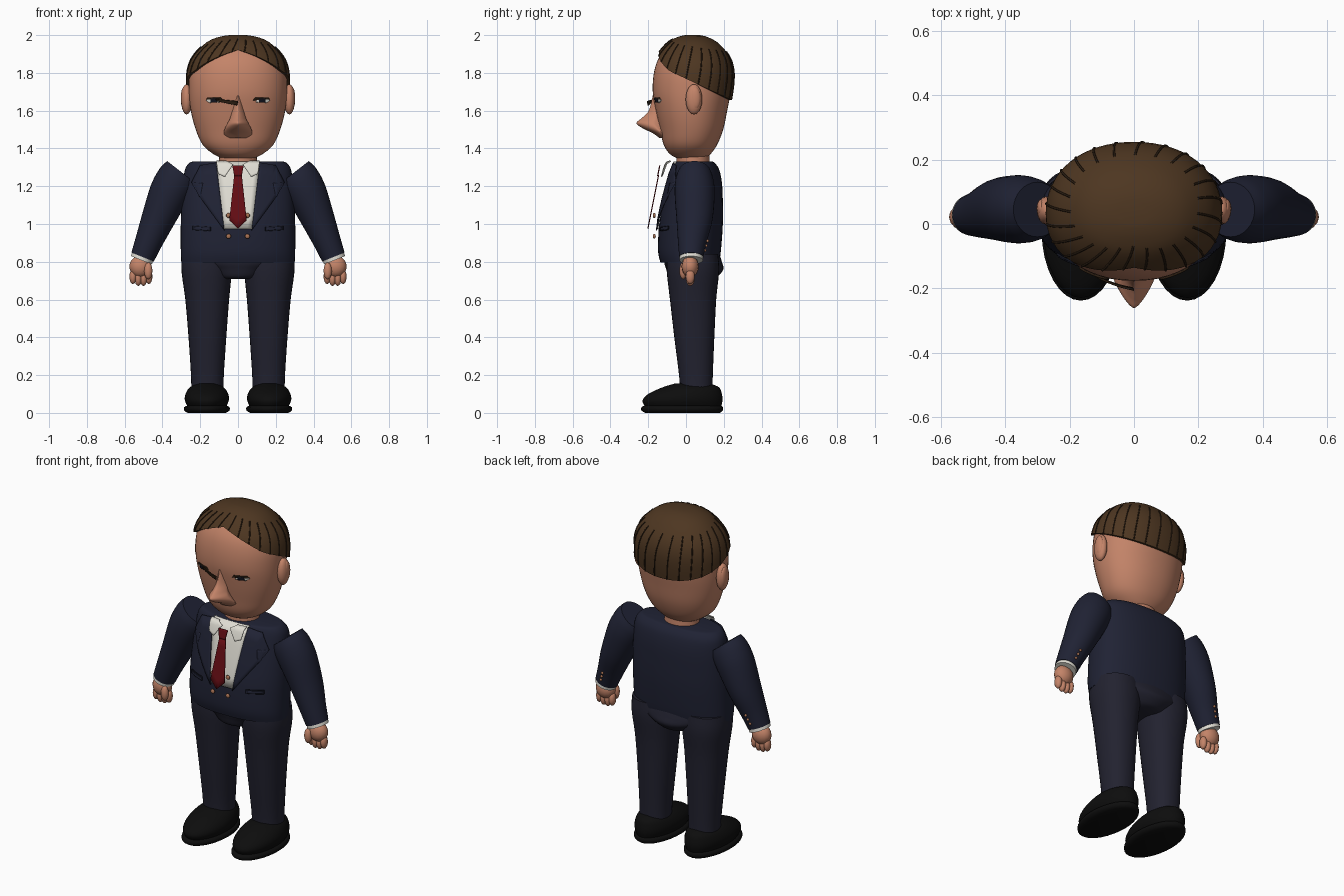
import bpy, bmesh, math
from mathutils import Vector

if "Cube" in bpy.data.objects:
    bpy.data.objects.remove(bpy.data.objects["Cube"])


def material(name, r, g, b):
    m = bpy.data.materials.new(name)
    m.use_nodes = True
    m.diffuse_color = (r, g, b, 1)
    bsdf = m.node_tree.nodes["Principled BSDF"]
    bsdf.inputs["Base Color"].default_value = (r, g, b, 1)
    bsdf.inputs["Roughness"].default_value = 0.8
    return m


SKIN = material("skin", .55, .23, .14)
HAIR = material("brown_hair", .075, .037, .015)
STRAND = material("dark_brown", .025, .013, .006)
NAVY = material("navy_cloth", .014, .016, .034)
TROUSER = material("trouser_cloth", .016, .016, .029)
DARK = material("dark_seam", .006, .007, .014)
BLACK = material("black_leather", .004, .004, .004)
WHITE = material("white_cloth", .75, .73, .66)
RED = material("red_silk", .13, .004, .007)
COPPER = material("copper_button", .4, .17, .09)


def finish(name, bm, mat, angle=50):
    bmesh.ops.recalc_face_normals(bm, faces=bm.faces)
    mesh = bpy.data.meshes.new(name)
    bm.to_mesh(mesh)
    bm.free()
    mesh.materials.append(mat)
    ob = bpy.data.objects.new(name, mesh)
    bpy.context.collection.objects.link(ob)
    bpy.ops.object.select_all(action='DESELECT')
    ob.select_set(True)
    bpy.context.view_layer.objects.active = ob
    bpy.ops.object.shade_smooth_by_angle(angle=math.radians(angle))
    return ob


# Rings are (z, centre x, half width, front y, back y, tilt)
def spline(rings, steps=5):
    rings = [tuple(r) + (0,) * (6 - len(r)) for r in rings]
    out = []
    for i in range(len(rings) - 1):
        a, b = rings[max(i - 1, 0)], rings[i]
        c, d = rings[i + 1], rings[min(i + 2, len(rings) - 1)]
        for k in range(steps):
            t = k / steps
            out.append(tuple(q + t * (r - p) / 2 + t * t * (p - 2.5 * q + 2 * r - s / 2)
                             + t ** 3 * (1.5 * (q - r) + (s - p) / 2)
                             for p, q, r, s in zip(a, b, c, d)))
    return out + [rings[-1]]


def sample(dense, z):
    for a, b in zip(dense, dense[1:]):
        if min(a[0], b[0]) <= z <= max(a[0], b[0]) and a[0] != b[0]:
            t = (z - a[0]) / (b[0] - a[0])
            return [p + t * (q - p) for p, q in zip(a, b)]
    return min(dense[0], dense[-1], key=lambda r: abs(r[0] - z))


def ring_point(ring, ang, p=2, grow=0):
    z, cx, rx, yf, yb, tilt = ring
    c, s = math.cos(ang), math.sin(ang)
    u = math.copysign(abs(c) ** (2 / p), c) * (rx + grow)
    v = math.copysign(abs(s) ** (2 / p), s) * ((yb - yf) / 2 + grow)
    return Vector((cx + u * math.cos(tilt), (yf + yb) / 2 + v, z + u * math.sin(tilt)))


def skin_rows(bm, rows):
    rows = [[bm.verts.new(p) for p in row] for row in rows]
    n = len(rows[0])
    for a, b in zip(rows, rows[1:]):
        for i in range(n):
            bm.faces.new((a[i], a[(i + 1) % n], b[(i + 1) % n], b[i]))
    bm.faces.new(rows[0])
    bm.faces.new(rows[-1])


def loft(name, rings, mat, p=2, side=1, sides=32, steps=5):
    dense = spline([(r[0], r[1] * side, *r[2:5], side * (r[5] if len(r) > 5 else 0))
                    for r in rings], steps)
    bm = bmesh.new()
    skin_rows(bm, [[ring_point(r, math.tau * i / sides, p) for i in range(sides)]
                   for r in dense])
    finish(name, bm, mat)
    return dense


def ball(name, loc, size, mat, seg=16):
    bm = bmesh.new()
    bmesh.ops.create_uvsphere(bm, u_segments=seg, v_segments=seg // 2 + 2, radius=1)
    for v in bm.verts:
        v.co = Vector([l + c * s for l, c, s in zip(loc, v.co, size)])
    return finish(name, bm, mat)


def front_of(dense, p, offset):
    def y_at(x, z):
        _, cx, rx, yf, yb, _ = sample(dense, z)
        k = max(0, 1 - min(1, abs(x - cx) / rx) ** p) ** (1 / p)
        return (yf + yb) / 2 - (yb - yf) / 2 * k - offset
    return y_at


# Thin plate cut from an outline in x, z and laid on a front surface
def plate(name, outline, y_at, mat, side=1, cuts=5):
    bm = bmesh.new()
    bm.faces.new([bm.verts.new((x * side, 0, z)) for x, z in outline])
    bmesh.ops.triangulate(bm, faces=bm.faces)
    bmesh.ops.subdivide_edges(bm, edges=bm.edges, cuts=cuts, use_grid_fill=True)
    for v in bm.verts:
        v.co.y = y_at(v.co.x, v.co.z)
    ob = finish(name, bm, mat)
    mod = ob.modifiers.new("thickness", 'SOLIDIFY')
    mod.thickness, mod.offset = .006, 0


# Head, neck and nose
head = loft("head", [(1.345, 0, .075, -.04, .10), (1.37, 0, .13, -.085, .13),
                     (1.42, 0, .187, -.118, .165), (1.5, 0, .224, -.138, .197),
                     (1.6, 0, .25, -.16, .218), (1.7, 0, .26, -.176, .236),
                     (1.8, 0, .256, -.17, .24), (1.88, 0, .225, -.143, .215),
                     (1.95, 0, .155, -.085, .155), (1.98, 0, .09, -.03, .1),
                     (1.99, 0, .03, .01, .06)], SKIN, 2.15, sides=48)
loft("neck", [(1.28, 0, .11, -.05, .13), (1.34, 0, .1, -.05, .125), (1.42, 0, .1, -.05, .12)], SKIN)
loft("nose", [(1.68, 0, .02, -.176, -.1), (1.6, 0, .032, -.197, -.1), (1.56, 0, .042, -.235, -.09),
              (1.535, 0, .055, -.262, -.08), (1.51, 0, .068, -.235, -.08),
              (1.48, 0, .075, -.175, -.08), (1.455, 0, .06, -.14, -.08)], SKIN, 1.4)


# Hair cap, ending on a slanted hairline with a raised centre
def hairline(ang):
    z = 1.8
    for _ in range(30):
        p = ring_point(sample(head, z), ang, 2.15)
        peak = .09 * max(0, 1 - abs(p.x) / .22) if p.y < 0 else 0
        z = (z + 1.76 - .5 * p.y + peak) / 2
    return z


def hair_point(ang, t, grow=.014):
    z = 1.99 + (hairline(ang) - 1.99) * t ** 1.5
    return ring_point(sample(head, z), ang, 2.15, grow) + Vector((0, 0, .01))


N = 64
bm = bmesh.new()
rows = [[hair_point(math.tau * i / N, t / 14) for i in range(N)] for t in range(15)]
rows.append([hair_point(math.tau * i / N, 1, -.01) for i in range(N)])
skin_rows(bm, rows)
finish("hair", bm, HAIR)

# Strand lines over the hair
curve = bpy.data.curves.new("hair_strands", 'CURVE')
curve.dimensions, curve.bevel_depth, curve.bevel_resolution = '3D', .0035, 1
for k in range(24):
    line = curve.splines.new('POLY')
    line.points.add(12)
    for j, pt in enumerate(line.points):
        ang = math.tau * (k + .5) / 24 + .12 * (1 - j / 12)
        pt.co = (*hair_point(ang, .4 + .6 * j / 12, .0145), 1)
curve.materials.append(STRAND)
bpy.context.collection.objects.link(bpy.data.objects.new("hair_strands", curve))

# Eyes and brow
face = front_of(head, 2.15, .004)
face_top = front_of(head, 2.15, .007)
for side, label in ((1, "left"), (-1, "right")):
    plate(label + "_eye", [(.095, 1.645), (.15, 1.642), (.17, 1.655), (.15, 1.664), (.1, 1.662)],
          face, WHITE, side)
    plate(label + "_pupil", [(.11, 1.643), (.145, 1.643), (.145, 1.665), (.11, 1.665)], face_top, DARK, side)
    plate(label + "_lid", [(.08, 1.655), (.17, 1.66), (.16, 1.67), (.09, 1.668)], face_top, STRAND, side)
    ball(label + "_ear", (.272 * side, .042, 1.66), (.03, .044, .08), SKIN)
    ball(label + "_ear_rim", (.287 * side, .048, 1.665), (.016, .03, .06), SKIN)
plate("brow_bar", [(-.12, 1.662), (-.11, 1.65), (-.005, 1.628), (0, 1.65)],
      lambda x, z: face_top(x, z) - .028 * (1 - abs(x) / .13), STRAND)

# Jacket and hips
jacket = loft("jacket", [(.795, 0, .3, -.135, .175), (.86, 0, .303, -.148, .185),
                         (1.0, 0, .303, -.142, .195), (1.12, 0, .298, -.12, .195),
                         (1.22, 0, .29, -.095, .19), (1.29, 0, .28, -.075, .175),
                         (1.325, 0, .255, -.06, .15), (1.332, 0, .22, -.045, .135)], NAVY, 2.3, sides=48)
loft("hips", [(.708, 0, .1, -.06, .13), (.72, 0, .13, -.09, .165), (.76, 0, .19, -.105, .198),
              (.8, 0, .27, -.115, .19), (.86, 0, .28, -.11, .17)], TROUSER)

# Shirt front, tie and buttons
plate("shirt_front", [(-.115, 1.33), (.115, 1.33), (.075, .975), (-.075, .975)],
      front_of(jacket, 2.3, .008), WHITE)


def tie_y(x, z):
    return -.137 - (1.3 - z) * .2


plate("tie", [(-.02, 1.26), (.02, 1.26), (.046, 1.02), (0, .975), (-.046, 1.02)], tie_y, RED)
plate("tie_knot", [(-.03, 1.31), (.03, 1.31), (.02, 1.255), (-.02, 1.255)],
      lambda x, z: tie_y(x, z) - .004, RED)
for x in (-.05, .05):
    for z in (1.045, .935):
        ball("jacket_button", (x, -.168, z), (.013, .008, .013), COPPER, 12)

for side, label in ((1, "left"), (-1, "right")):
    # Collar, lapel and pocket
    plate(label + "_collar", [(.025, 1.315), (.06, 1.333), (.115, 1.333), (.105, 1.265), (.07, 1.25)],
          front_of(jacket, 2.3, .045), WHITE, side)
    plate(label + "_lapel", [(.115, 1.325), (.2, 1.31), (.245, 1.22), (.185, 1.215), (.2, 1.14), (.072, .965)],
          front_of(jacket, 2.3, .014), NAVY, side)
    plate(label + "_pocket_edge", [(.145, .962), (.24, .968), (.24, .99), (.145, .984)],
          front_of(jacket, 2.3, .003), DARK, side)
    plate(label + "_pocket", [(.15, .966), (.235, .972), (.235, .986), (.15, .98)],
          front_of(jacket, 2.3, .006), NAVY, side)
    # Sleeve, cuff and hand
    loft(label + "_sleeve", [(1.275, .3, .095, -.04, .13, .66), (1.235, .325, .107, -.055, .145, .55),
                             (1.16, .365, .106, -.06, .152, .42), (1.02, .425, .088, -.05, .14, .34),
                             (.9, .475, .072, -.042, .108, .36), (.825, .505, .064, -.036, .092, .38)],
         NAVY, side=side)
    loft(label + "_cuff", [(.835, .502, .06, -.034, .09, .38), (.808, .511, .06, -.034, .09, .38)],
         WHITE, side=side, steps=1)
    ball(label + "_palm", (.517 * side, .022, .775), (.058, .045, .058), SKIN)
    for k in range(4):
        ball(label + "_finger", ((.472 + .028 * k) * side, .022, .722 - .01 * (k in (1, 2))),
             (.019, .024, .04), SKIN, 12)
    ball(label + "_thumb", (.475 * side, -.015, .752), (.022, .02, .045), SKIN, 12)
    for k in range(3):
        ball(label + "_sleeve_button", ((.495 - .01 * k) * side, .1 + .007 * k, .86 + .025 * k),
             (.008, .008, .008), COPPER, 8)
    # Trouser leg and shoe
    loft(label + "_leg", [(.1, .162, .085, -.03, .14), (.2, .162, .087, -.037, .142),
                          (.4, .162, .1, -.062, .15), (.6, .163, .116, -.085, .16),
                          (.75, .166, .133, -.102, .175), (.84, .166, .13, -.1, .17)],
         TROUSER, 2.2, side)
    loft(label + "_sole", [(0, .165, .1, -.215, .18), (.012, .165, .12, -.236, .195),
                           (.03, .165, .12, -.236, .195), (.038, .165, .105, -.22, .185)], BLACK, side=side, steps=2)
    loft(label + "_shoe", [(.03, .165, .1, -.215, .185), (.065, .165, .116, -.23, .193),
                           (.1, .165, .113, -.2, .19), (.135, .165, .09, -.125, .175),
                           (.155, .165, .05, -.06, .13)], BLACK, side=side)
